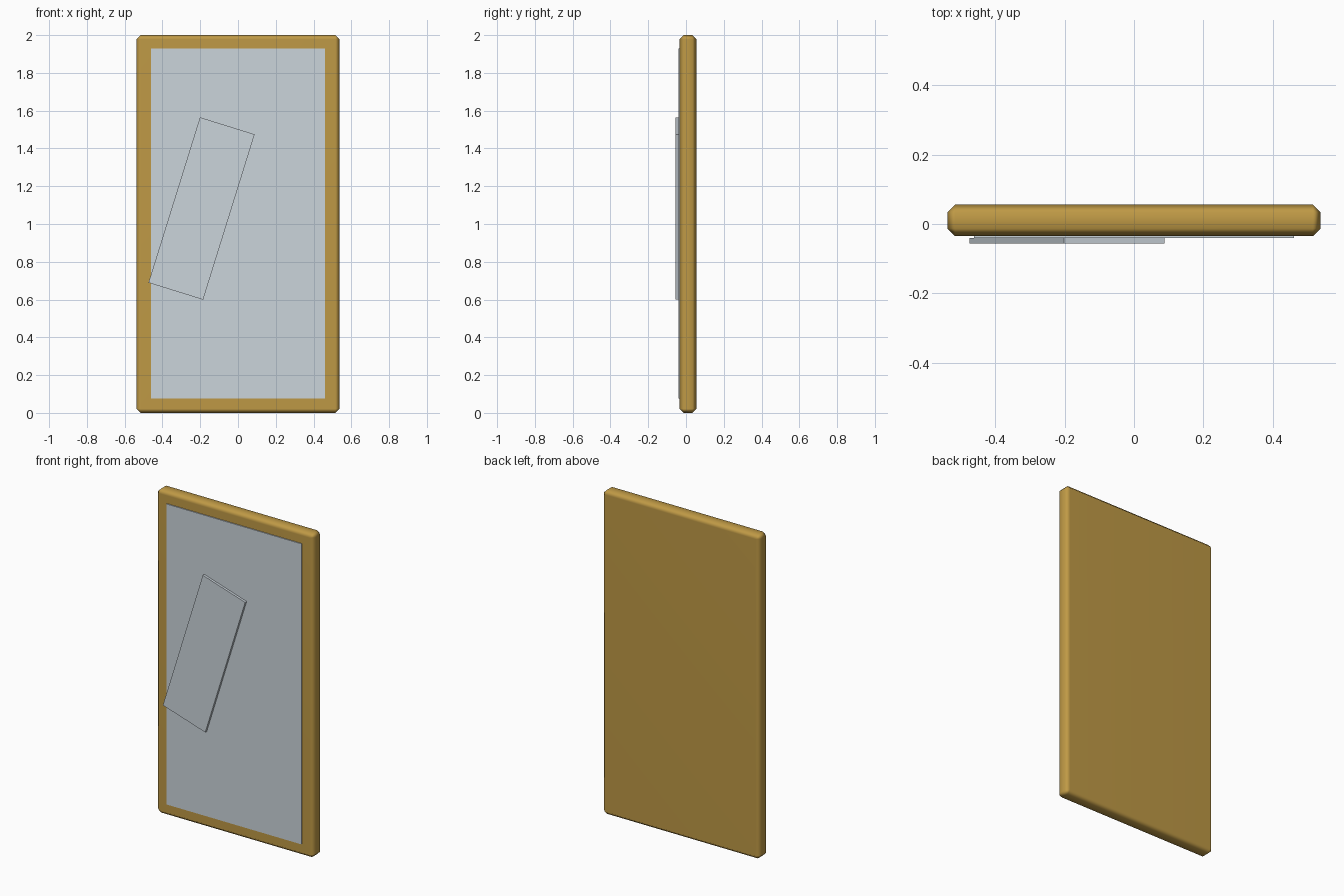
import bpy
import math

if "Cube" in bpy.data.objects:
    bpy.data.objects.remove(bpy.data.objects["Cube"])


def material(name, rgb):
    mat = bpy.data.materials.new(name)
    mat.diffuse_color = (*rgb, 1.0)
    mat.use_nodes = True
    mat.node_tree.nodes["Principled BSDF"].inputs["Base Color"].default_value = mat.diffuse_color
    return mat


def box(name, size, centre, mat, tilt=0.0):
    bpy.ops.mesh.primitive_cube_add(size=1, location=centre)
    obj = bpy.context.object
    obj.name = name
    obj.scale = size
    bpy.ops.object.transform_apply(location=False, rotation=False, scale=True)
    obj.rotation_euler.y = math.radians(tilt)
    obj.data.materials.append(mat)
    return obj


gold = material("antique gold", (0.52, 0.32, 0.06))
glass = material("silver glass", (0.60, 0.66, 0.71))

# Chamfered gold frame slab, softly shaded across the chamfers
frame = box("frame", (1.074, 0.091, 2.0), (0, 0.0105, 1.0), gold)
bevel = frame.modifiers.new("chamfer", 'BEVEL')
bevel.width = 0.022
bevel.segments = 1
for poly in frame.data.polygons:
    poly.use_smooth = True
frame.modifiers.new("soft normals", 'WEIGHTED_NORMAL')

# Mirror pane set slightly proud of the frame front
box("mirror_pane", (0.922, 0.009, 1.855), (0, -0.0365, 1.0025), glass)

# Tilted reflection strip lying on the pane
box("reflection_strip", (0.303, 0.015, 0.917), (-0.193, -0.0485, 1.082), glass, 17.3)
